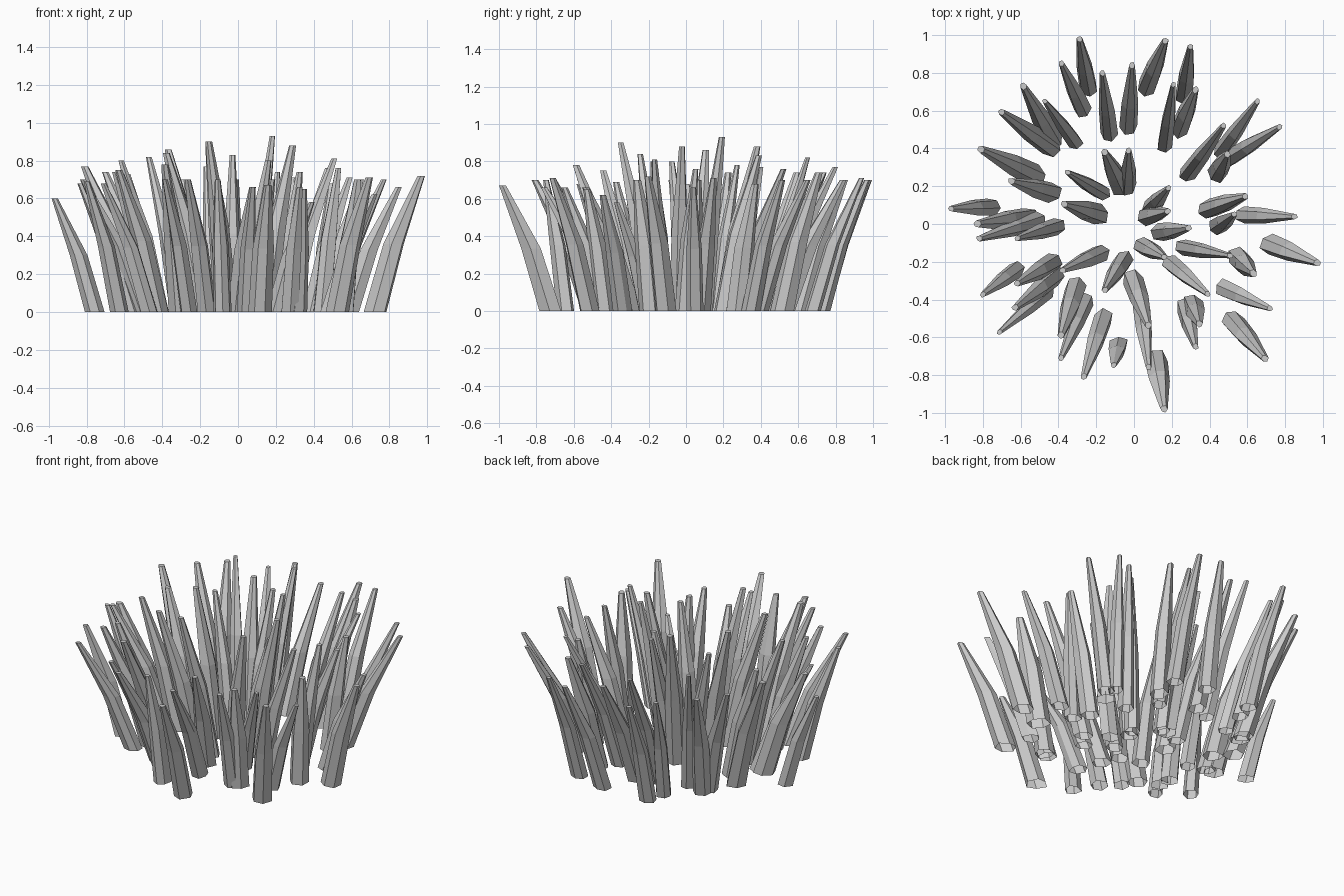
import bpy
import bmesh
import math
import random
from mathutils import Matrix, Vector

random.seed(4)

cube = bpy.data.objects.get("Cube")
if cube:
    bpy.data.objects.remove(cube, do_unlink=True)

# One plain grey for the whole clump
grey = bpy.data.materials.new("stone_grey")
grey.use_nodes = True
colour = (0.6, 0.6, 0.6, 1)
grey.diffuse_color = colour
grey.node_tree.nodes["Principled BSDF"].inputs["Base Color"].default_value = colour

SIDES = 6
# Along each blade: height share, lean share, thickness share
STATIONS = [(0, 0, 1), (0.5, 0.4, 0.9), (1, 1, 0.32)]


def add_blade(bm, blade, lean):
    """Tapered faceted blade, open below, that leans outward to its tip."""
    x, y, height, swing = blade
    flat_tip = Vector((x, y, 0)) / 100
    outward = Matrix.Rotation(math.radians(swing), 3, "Z") @ flat_tip.normalized()
    sideways = Vector((-outward.y, outward.x, 0))
    base = flat_tip - outward * lean(flat_tip.length)
    flat_tip -= outward * 0.012
    size = random.uniform(0.05, 0.064)
    turn = random.uniform(0, math.pi)
    wobble = [random.uniform(0.82, 1.12) for side in range(SIDES)]
    rings = []
    for rise, along, thick in STATIONS:
        centre = base.lerp(flat_tip, along) + Vector((0, 0, height / 100 * rise))
        ring = []
        for side in range(SIDES):
            angle = turn + math.tau * side / SIDES
            radius = size * thick * wobble[side]
            offset = outward * math.cos(angle) + sideways * math.sin(angle) * 0.9
            ring.append(bm.verts.new(centre + offset * radius))
        rings.append(ring)
    # Skin the rings and cap the tip
    for low, high in zip(rings, rings[1:]):
        for i in range(SIDES):
            j = (i + 1) % SIDES
            bm.faces.new((low[i], low[j], high[j], high[i]))
    bm.faces.new(rings[-1])


def build_blades(name, blades, lean):
    """One flat-shaded object holding a group of blades."""
    bm = bmesh.new()
    for blade in blades:
        add_blade(bm, blade, lean)
    mesh = bpy.data.meshes.new(name)
    bm.to_mesh(mesh)
    bm.free()
    mesh.materials.append(grey)
    group = bpy.data.objects.new(name, mesh)
    bpy.context.scene.collection.objects.link(group)


# Blade tips: x, y, height in hundredths, then swing off the radius in degrees
sweeping_blades = [
    (-17, 81, 77, -6), (-1, 85, 70, -4), (-59, 74, 73, -9),
    (-71, 60, 74, 5), (-82, 40, 77, 0), (-83, -8, 70, 12),
    (-72, -58, 68, 1), (-39, -72, 70, 5), (-27, -82, 70, 0),
    (8, -77, 66, 0), (78, 52, 70, -2), (66, 66, 70, 9),
    (48, 53, 76, 5), (21, 75, 74, 8),
]
outer_blades = [
    (-29, 99, 70, -6), (-39, 86, 70, 0), (-48, 66, 82, 0),
    (-84, 0, 68, 6), (-64, -45, 75, 4), (-39, -60, 78, 16),
    (16, -99, 67, 0), (70, -72, 71, -4), (73, -45, 62, 8),
    (98, -21, 72, -9), (86, 4, 66, -5), (30, 95, 71, 10),
    (17, 98, 70, -12),
]
steep_blades = [
    (-98, 8, 60, 7), (-66, 23, 74, 4), (-63, -8, 80, 9),
    (-81, -38, 69, 12), (-63, -32, 73, 4), (33, -66, 66, -13),
    (60, 15, 71, 5), (33, 72, 74, 3),
]
inner_blades = [
    (-36, 28, 78, 8), (-38, 11, 86, 0), (-16, 39, 88, 3), (-3, 40, 83, -7),
    (-39, -25, 84, -8), (-16, -36, 90, -8), (8, -55, 66, 11),
    (40, -38, 58, 4), (17, -18, 80, 18), (52, -17, 81, 8),
    (30, -2, 88, 12), (19, 7, 70, -5), (19, 20, 93, 0),
]
upright_blades = [
    (-11, -76, 70, -6), (35, -54, 65, -13), (64, -27, 70, -22),
    (54, 6, 76, 30), (50, 38, 68, 24),
]

build_blades("sweeping_blades", sweeping_blades, lambda reach: 0.33)
build_blades("outer_blades", outer_blades, lambda reach: 0.275)
build_blades("steep_blades", steep_blades, lambda reach: 0.225)
build_blades("inner_blades", inner_blades, lambda reach: 0.04 + 0.4 * reach)
build_blades("upright_blades", upright_blades, lambda reach: 0.12)
